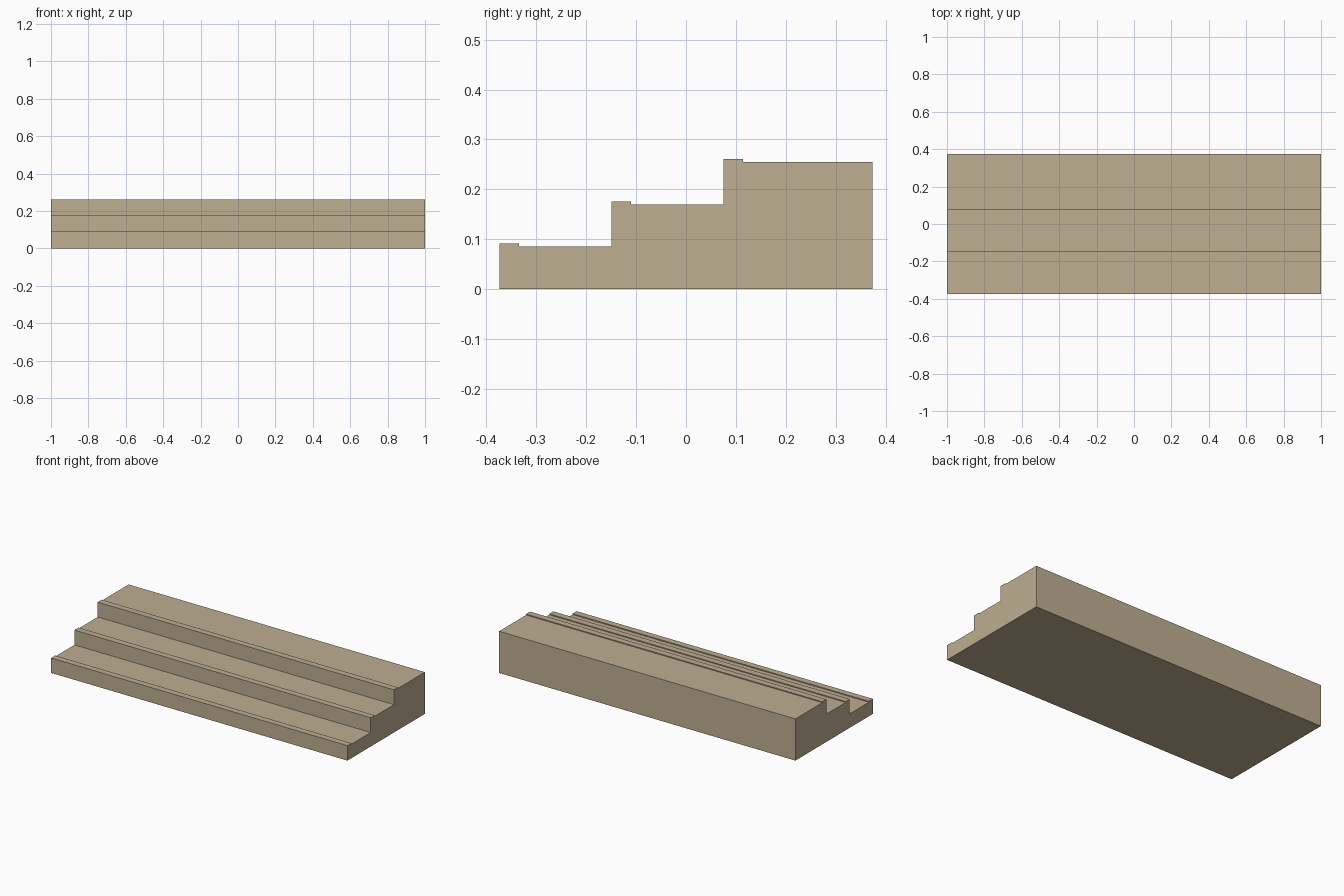
import bpy, bmesh

if "Cube" in bpy.data.objects:
    bpy.data.objects.remove(bpy.data.objects["Cube"])

HALF_W, HALF_D = 1.0, 0.3735
RUN, RISE = 0.2245, 0.0845      # depth and height of each step
NOSE_D, NOSE_H = 0.039, 0.006   # raised strip along each front edge
STEPS = 3

stone = bpy.data.materials.new("sandstone")
stone.diffuse_color = (0.51, 0.425, 0.285, 1)
stone.use_nodes = True
stone.node_tree.nodes["Principled BSDF"].inputs["Base Color"].default_value = stone.diffuse_color

# Side profile (y, z): each step has a riser, a raised nosing and a tread
profile = [(-HALF_D, 0)]
for i in range(STEPS):
    front = -HALF_D + i * RUN
    back = front + RUN if i < STEPS - 1 else HALF_D
    tread = RISE * (i + 1) + 0.001
    profile += [(front, tread + NOSE_H), (front + NOSE_D, tread + NOSE_H),
                (front + NOSE_D, tread), (back, tread)]
profile.append((HALF_D, 0))

# Extrude the profile across the full width
bm = bmesh.new()
side = bm.faces.new([bm.verts.new((-HALF_W, y, z)) for y, z in profile])
ext = bmesh.ops.extrude_face_region(bm, geom=[side], use_keep_orig=True)
moved = [g for g in ext["geom"] if isinstance(g, bmesh.types.BMVert)]
bmesh.ops.translate(bm, verts=moved, vec=(2 * HALF_W, 0, 0))
bmesh.ops.recalc_face_normals(bm, faces=bm.faces)

mesh = bpy.data.meshes.new("stairs")
bm.to_mesh(mesh)
bm.free()
mesh.materials.append(stone)
bpy.context.collection.objects.link(bpy.data.objects.new("stairs", mesh))
